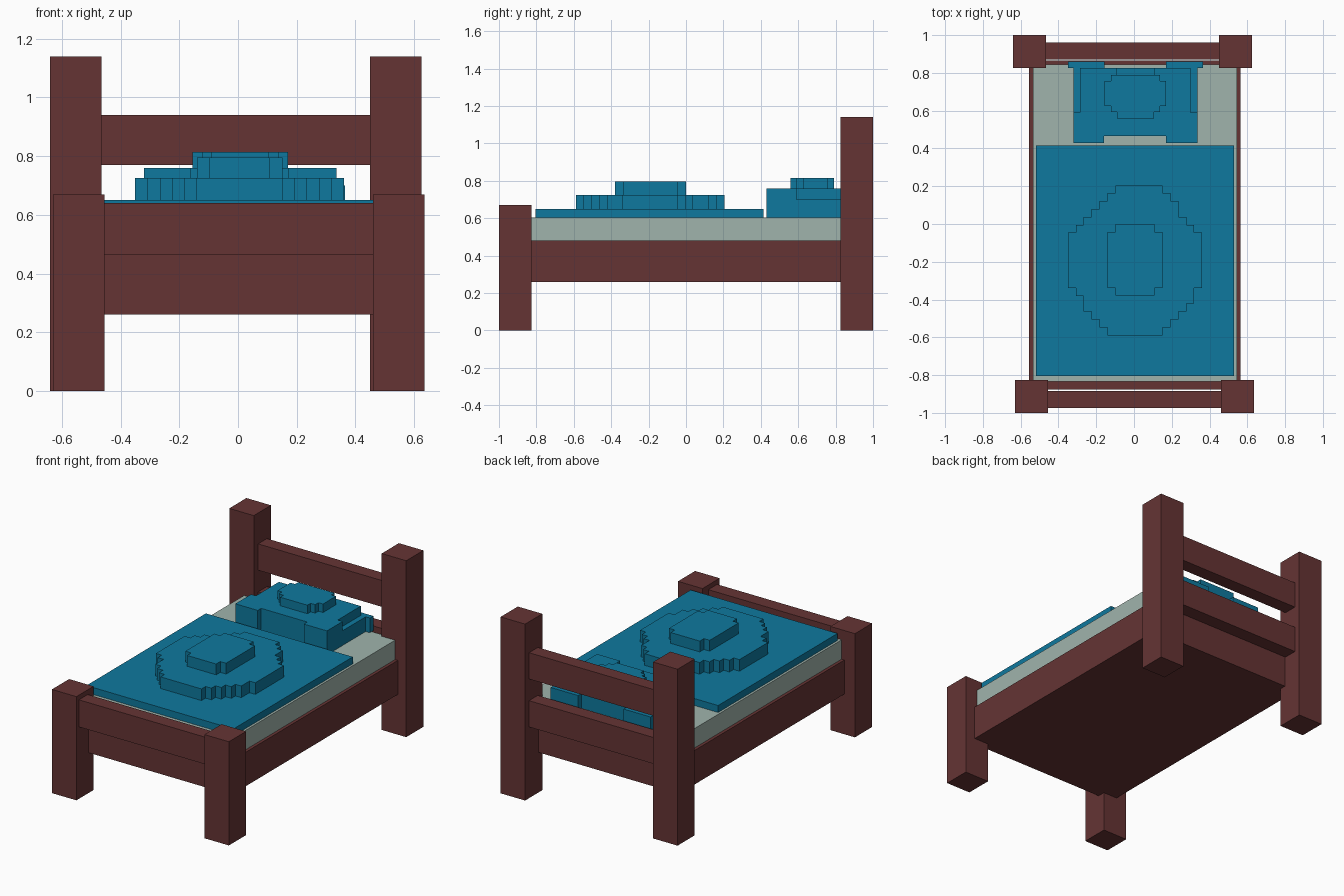
import bpy, bmesh

if "Cube" in bpy.data.objects:
    bpy.data.objects.remove(bpy.data.objects["Cube"])


def material(name, rgb):
    m = bpy.data.materials.new(name)
    m.diffuse_color = (*rgb, 1)
    m.use_nodes = True
    m.node_tree.nodes["Principled BSDF"].inputs["Base Color"].default_value = m.diffuse_color
    return m


WOOD = material("dark red wood", (0.13, 0.034, 0.034))
SHEET = material("pale grey green", (0.352, 0.456, 0.413))
BLUE = material("blue cloth", (0.0045, 0.19, 0.342))


def prism(name, outline, z0, z1, mat):
    """Extrude a flat outline from z0 up to z1."""
    bm = bmesh.new()
    base = bm.faces.new([bm.verts.new((x, y, z0)) for x, y in outline])
    ext = bmesh.ops.extrude_face_region(bm, geom=[base], use_keep_orig=True)
    for v in ext["geom"]:
        if isinstance(v, bmesh.types.BMVert):
            v.co.z = z1
    bmesh.ops.recalc_face_normals(bm, faces=bm.faces)
    me = bpy.data.meshes.new(name)
    bm.to_mesh(me)
    bm.free()
    me.materials.append(mat)
    ob = bpy.data.objects.new(name, me)
    bpy.context.collection.objects.link(ob)
    return ob


def box(name, x0, x1, y0, y1, z0, z1, mat):
    return prism(name, [(x0, y0), (x1, y0), (x1, y1), (x0, y1)], z0, z1, mat)


def stepped(name, rows, x0, y1, dx, dy, z0, z1, mat):
    """Stepped mound: rows are (first column, last column) from back to front."""
    left, right = [], []
    for i, (a, b) in enumerate(rows):
        for y in (y1 - i * dy, y1 - (i + 1) * dy):
            left.append((x0 + a * dx, y))
            right.append((x0 + b * dx, y))
    pts = left + right[::-1]
    # drop the repeated points between rows of equal width
    pts = [p for i, p in enumerate(pts) if p != pts[i - 1]]
    return prism(name, pts, z0, z1, mat)


# Posts
for side, xb, xf in (("left", -0.64, -0.63), ("right", 0.45, 0.46)):
    box(f"head_post_{side}", xb, xb + 0.175, 0.825, 1.0, 0, 1.14, WOOD)
    box(f"foot_post_{side}", xf, xf + 0.175, -1.0, -0.825, 0, 0.67, WOOD)

# Frame and rails
box("bed_frame", -0.555, 0.565, -0.875, 0.865, 0.26, 0.48, WOOD)
box("foot_rail", -0.46, 0.465, -0.975, -0.885, 0.465, 0.64, WOOD)
box("head_rail_upper", -0.47, 0.455, 0.87, 0.96, 0.77, 0.94, WOOD)
box("head_rail_lower", -0.47, 0.455, 0.87, 0.96, 0.46, 0.63, WOOD)

# Mattress and blanket
box("mattress", -0.535, 0.545, -0.835, 0.845, 0.48, 0.605, SHEET)
box("blanket", -0.52, 0.53, -0.805, 0.415, 0.605, 0.65, BLUE)

# Stepped mound on the blanket
ROWS = [(6, 12), (5, 13), (4, 14), (3, 14), (2, 15), (1, 16)] + [(0, 17)] * 7 + \
       [(1, 16), (2, 16), (2, 15), (3, 14), (4, 13), (5, 12)]
stepped("blanket_mound", ROWS, -0.35, 0.205, 0.0418, 0.0418, 0.65, 0.725, BLUE)
stepped("blanket_mound_top", [(1, 6)] + [(0, 7)] * 7 + [(1, 6)],
        -0.14, 0.0, 0.0416, 0.0422, 0.725, 0.795, BLUE)

# Pillow: lower body notched at the front, upper body narrowed at the back
FRONT = [(-0.32, 0.43), (-0.16, 0.43), (-0.16, 0.465),
         (0.17, 0.465), (0.17, 0.43), (0.335, 0.43)]
prism("pillow_lower", FRONT + [(0.335, 0.825), (-0.32, 0.825)], 0.605, 0.70, BLUE)
prism("pillow_upper", FRONT + [
    (0.335, 0.59), (0.30, 0.59), (0.30, 0.825), (0.105, 0.825), (0.105, 0.79),
    (-0.09, 0.79), (-0.09, 0.825), (-0.285, 0.825), (-0.285, 0.59), (-0.32, 0.59)],
    0.70, 0.76, BLUE)
box("pillow_corner_left", -0.35, -0.155, 0.825, 0.86, 0.605, 0.70, BLUE)
box("pillow_corner_right", 0.17, 0.365, 0.825, 0.86, 0.605, 0.70, BLUE)
stepped("pillow_mound", [(1, 9), (0, 10), (0, 10), (0, 10), (0, 10), (1, 9), (2, 8)],
        -0.155, 0.79, 0.0325, 0.033, 0.76, 0.815, BLUE)
